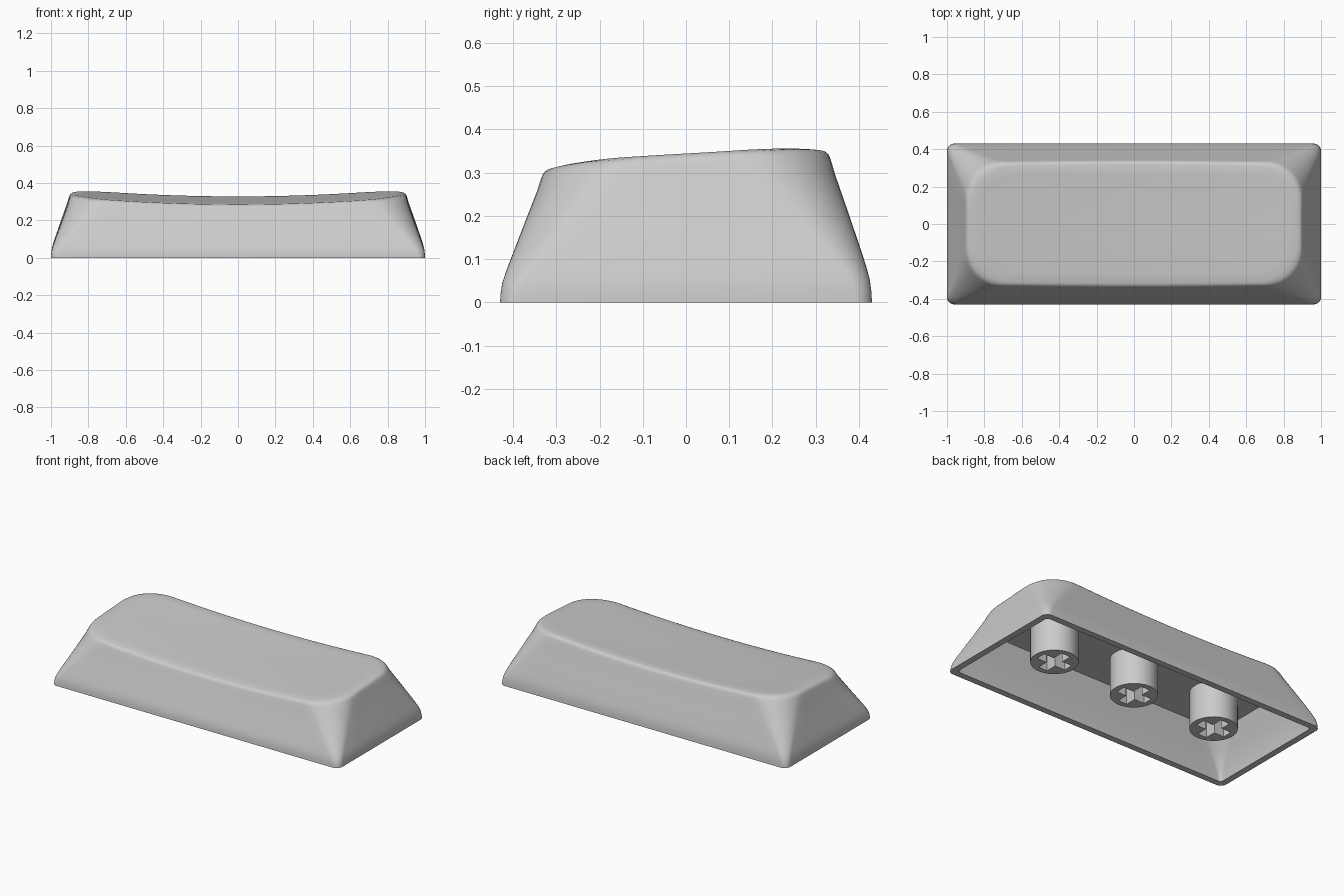
import bpy
import bmesh
from math import sin, cos, pi, radians

if "Cube" in bpy.data.objects:
    bpy.data.objects.remove(bpy.data.objects["Cube"])

grey = bpy.data.materials.new("light grey plastic")
grey.use_nodes = True
colour = (0.6, 0.6, 0.6, 1)
grey.diffuse_color = colour
grey.node_tree.nodes["Principled BSDF"].inputs["Base Color"].default_value = colour

CEILING = 0.26


def finish(name, bm):
    bmesh.ops.recalc_face_normals(bm, faces=bm.faces)
    for face in bm.faces:
        face.smooth = True
    mesh = bpy.data.meshes.new(name)
    bm.to_mesh(mesh)
    bm.free()
    mesh.materials.append(grey)
    mesh.set_sharp_from_angle(angle=radians(40))
    obj = bpy.data.objects.new(name, mesh)
    bpy.context.collection.objects.link(obj)
    return obj


def rounded_rect(hx, hy, r, long_steps=28, short_steps=6, arc_steps=10):
    """Outline with the same point count for every size, so rings can be bridged."""
    corners = [(1, 1), (-1, 1), (-1, -1), (1, -1)]
    points = []
    for i, (sx, sy) in enumerate(corners):
        cx, cy = sx * (hx - r), sy * (hy - r)
        for k in range(arc_steps + 1):
            a = (i + k / arc_steps) * pi / 2
            points.append((cx + r * cos(a), cy + r * sin(a)))
        nx, ny = corners[(i + 1) % 4]
        a = (i + 1) * pi / 2
        start = points[-1]
        end = (nx * (hx - r) + r * cos(a), ny * (hy - r) + r * sin(a))
        steps = long_steps if i % 2 == 0 else short_steps
        for k in range(1, steps):
            f = k / steps
            points.append((start[0] + (end[0] - start[0]) * f,
                           start[1] + (end[1] - start[1]) * f))
    return points


def top_height(x, y):
    """Tilted top, dished along its length."""
    tilt = 0.344 + 0.055 * y + 0.04 * y * abs(y)
    return tilt - 0.037 * (1 - min(1, abs(x) / 0.86) ** 2)


def bow(points, amount):
    return [(x, y * (1 + amount * (1 - x * x))) for x, y in points]


rings = []

# Inside of the shell: flat ceiling collapsing to a line, then walls down to the rim
inner_hx, inner_hy = 0.875, 0.305
for inset in (inner_hy, 0.15):
    ring = rounded_rect(inner_hx - inset, inner_hy - inset, max(0.15 - inset, 0))
    rings.append([(x, y, CEILING) for x, y in ring])
for z, frac in ((CEILING, 1), (0.14, 0.45), (0.06, 0.1), (0, 0)):
    ring = rounded_rect(0.96 - 0.085 * frac, 0.39 - 0.085 * frac, 0.02 + 0.13 * frac)
    rings.append([(x, y, z) for x, y in ring])

# Outer walls: height fraction and inset fraction, ending in the rounded top edge
walls = [(0, 0), (0.07, 0.015), (0.14, 0.05), (0.21, 0.12), (0.28, 0.2), (0.55, 0.53),
         (0.83, 0.87), (0.93, 0.97), (0.965, 1.02), (0.987, 1.09), (1, 1.22)]
for height, frac in walls:
    ring = bow(rounded_rect(1 - 0.1 * frac, 0.43 - 0.104 * frac, 0.04 + 0.155 * frac),
               0.035 * frac)
    rings.append([(x, y, height * top_height(x, y)) for x, y in ring])

# Dished top closing to a centre line
top_hx, top_hy, top_r = 0.878, 0.303, 0.229
for inset in (0.05, 0.1, 0.15, 0.2, 0.25, top_hy):
    ring = bow(rounded_rect(top_hx - inset, top_hy - inset, max(top_r - inset, 0)), 0.04)
    rings.append([(x, y, top_height(x, y)) for x, y in ring])

bm = bmesh.new()
loops = [[bm.verts.new(p) for p in ring] for ring in rings]
for a, b in zip(loops, loops[1:]):
    for i in range(len(a)):
        j = (i + 1) % len(a)
        bm.faces.new((a[i], a[j], b[j], b[i]))
bmesh.ops.remove_doubles(bm, verts=bm.verts, dist=0.0005)
finish("keycap_shell", bm)


def make_stem(name, x):
    """Round post with a cross-shaped socket in its lower end."""
    bm = bmesh.new()
    low, socket_top = 0.03, 0.2
    arm, half = 0.1, 0.031
    circle = [(0.135 * cos(2 * pi * k / 48), 0.135 * sin(2 * pi * k / 48)) for k in range(48)]
    cross = []
    for k in range(4):
        c, s = round(cos(k * pi / 2)), round(sin(k * pi / 2))
        for px, py in ((arm, -half), (arm, half), (half, half)):
            cross.append((px * c - py * s, px * s + py * c))
    edges = []
    for outline, top in ((circle, CEILING + 0.005), (cross, socket_top)):
        lower = [bm.verts.new((x + px, py, low)) for px, py in outline]
        upper = [bm.verts.new((x + px, py, top)) for px, py in outline]
        for i in range(len(outline)):
            j = (i + 1) % len(outline)
            bm.faces.new((lower[i], lower[j], upper[j], upper[i]))
            edges.append(bm.edges.get((lower[i], lower[j])))
        bm.faces.new(upper)
    bmesh.ops.triangle_fill(bm, use_beauty=True, edges=edges)
    finish(name, bm)


for name, x in (("right_stem", -0.58), ("centre_stem", 0), ("left_stem", 0.58)):
    make_stem(name, x)
